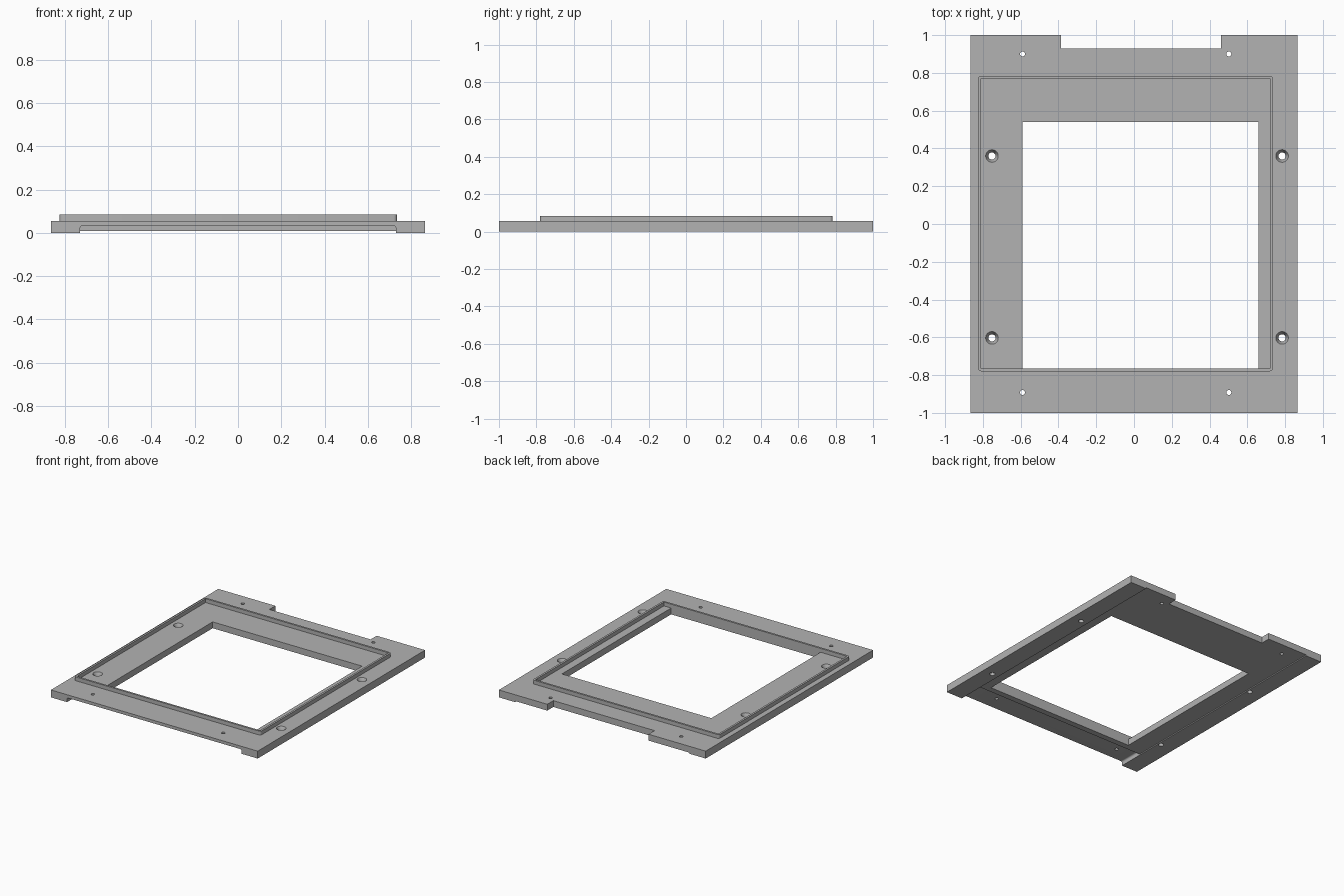
import bpy, bmesh, math

default = bpy.data.objects.get("Cube")
if default:
    bpy.data.objects.remove(default, do_unlink=True)

# Single flat grey
grey = bpy.data.materials.new("plain grey")
grey.use_nodes = True
COLOUR = (0.45, 0.45, 0.45, 1)
grey.diffuse_color = COLOUR
bsdf = next(n for n in grey.node_tree.nodes if n.type == 'BSDF_PRINCIPLED')
bsdf.inputs["Base Color"].default_value = COLOUR

PLATE_TOP, RIM_TOP = 0.056, 0.085


def finish(name, bm):
    bmesh.ops.recalc_face_normals(bm, faces=bm.faces)
    mesh = bpy.data.meshes.new(name)
    bm.to_mesh(mesh)
    bm.free()
    mesh.materials.append(grey)
    obj = bpy.data.objects.new(name, mesh)
    bpy.context.collection.objects.link(obj)
    return obj


def prism(name, points, direction):
    """Extrude a closed outline of 3D points along a direction."""
    bm = bmesh.new()
    face = bm.faces.new([bm.verts.new(p) for p in points])
    moved = bmesh.ops.extrude_face_region(bm, geom=[face])["geom"]
    verts = [g for g in moved if isinstance(g, bmesh.types.BMVert)]
    bmesh.ops.translate(bm, verts=verts, vec=direction)
    return finish(name, bm)


def rounded(x0, x1, y0, y1, r, steps=4):
    """Outline of a rectangle with rounded corners."""
    pts = []
    corners = [(x1 - r, y1 - r), (x0 + r, y1 - r), (x0 + r, y0 + r), (x1 - r, y0 + r)]
    for k, (cx, cy) in enumerate(corners):
        for i in range(steps + 1):
            a = math.pi / 2 * (k + i / steps)
            pts.append((cx + r * math.cos(a), cy + r * math.sin(a)))
    return pts


def block(name, x0, x1, y0, y1, z0, z1):
    pts = [(x0, y0, z0), (x1, y0, z0), (x1, y1, z0), (x0, y1, z0)]
    return prism(name, pts, (0, 0, z1 - z0))


def cone(name, x, y, z0, z1, r0, r1):
    bm = bmesh.new()
    bmesh.ops.create_cone(bm, cap_ends=True, segments=32, radius1=r0, radius2=r1, depth=z1 - z0)
    bmesh.ops.translate(bm, verts=bm.verts, vec=(x, y, (z0 + z1) / 2))
    return finish(name, bm)


def cut(target, cutter):
    """Subtract the cutter, then discard it."""
    cutter.hide_render = True
    mod = target.modifiers.new("cut", 'BOOLEAN')
    mod.operation, mod.solver, mod.object = 'DIFFERENCE', 'EXACT', cutter
    bpy.context.view_layer.objects.active = target
    bpy.ops.object.modifier_apply(modifier=mod.name)
    bpy.data.objects.remove(cutter, do_unlink=True)


# Base plate with the notch in its back edge
outline = [(-0.865, -1), (0.865, -1), (0.865, 1), (0.46, 1),
           (0.46, 0.928), (-0.387, 0.928), (-0.387, 1), (-0.865, 1)]
plate = prism("base_plate", [(x, y, 0) for x, y in outline], (0, 0, PLATE_TOP))

# Window opening
cut(plate, block("window_cutter", -0.59, 0.66, -0.765, 0.54, -0.1, 0.2))

# Underside channel: deep along the front, shallow behind
profile = rounded(-0.73, 0.73, -0.1, 0.033, 0.012)
cut(plate, prism("front_channel_cutter", [(x, -1.1, z) for x, z in profile], (0, 0.29, 0)))
cut(plate, block("shallow_channel_cutter", -0.73, 0.73, -0.9, 1.1, -0.1, 0.008))

# Countersunk side holes
for x in (-0.752, 0.784):
    for y in (-0.603, 0.36):
        cut(plate, cone("bore_cutter", x, y, -0.1, 0.2, 0.019, 0.019))
        cut(plate, cone("countersink_cutter", x, y, 0.03, PLATE_TOP + 0.001, 0.019, 0.034))

# Small pin holes near the front and back
for x in (-0.59, 0.502):
    for y in (-0.892, 0.9):
        cut(plate, cone("pin_cutter", x, y, -0.1, 0.2, 0.013, 0.013))

# Raised rim around the window
outer = rounded(-0.825, 0.735, -0.78, 0.784, 0.016)
rim = prism("raised_rim", [(x, y, PLATE_TOP) for x, y in outer], (0, 0, RIM_TOP - PLATE_TOP))
cut(rim, block("rim_cutter", -0.81, 0.72, -0.765, 0.769, 0, 0.2))

# Smooth round walls, keep hard edges
for obj in (plate, rim):
    bpy.ops.object.select_all(action='DESELECT')
    obj.select_set(True)
    bpy.context.view_layer.objects.active = obj
    bpy.ops.object.shade_smooth_by_angle(angle=math.radians(30))
